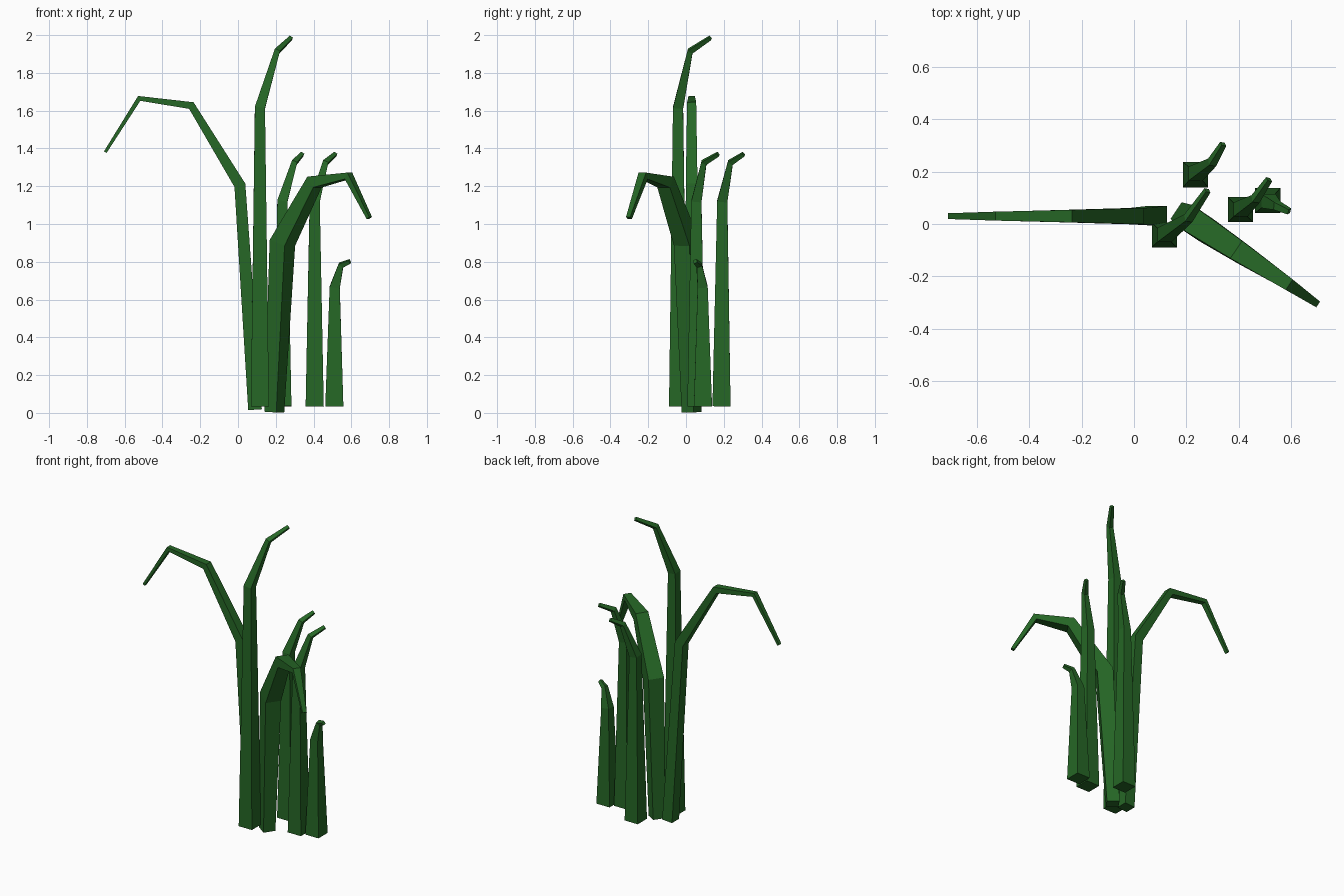
import bpy, bmesh, math
from mathutils import Vector

old = bpy.data.objects.get("Cube")
if old:
    bpy.data.objects.remove(old)

GREEN = (0.019, 0.135, 0.019, 1)
green = bpy.data.materials.new("leaf_green")
green.diffuse_color = GREEN
green.use_nodes = True
green.node_tree.nodes["Principled BSDF"].inputs["Base Color"].default_value = GREEN


def blade(name, path, depths, widths, turn=0):
    """Tapered four-sided tube with mitred bends; depth lies along the turn angle."""
    pts = [Vector(p) for p in path]
    segs = [(b - a).normalized() for a, b in zip(pts, pts[1:])]
    u = Vector((math.cos(turn), math.sin(turn), 0))
    v = Vector((-math.sin(turn), math.cos(turn), 0))
    tangent = Vector((0, 0, 1))
    bm = bmesh.new()
    rings = []
    for i, (p, d, w) in enumerate(zip(pts, depths, widths)):
        before, after = segs[max(i - 1, 0)], segs[min(i, len(segs) - 1)]
        new = (before + after).normalized()
        q = tangent.rotation_difference(new)
        u, v, tangent = q @ u, q @ v, new
        rings.append([bm.verts.new(p + u * d * a + v * w * b)
                      for a, b in ((-1, -1), (1, -1), (1, 1), (-1, 1))])
    for lo, hi in zip(rings, rings[1:]):
        for k in range(4):
            n = (k + 1) % 4
            bm.faces.new((lo[k], lo[n], hi[n], hi[k]))
    bm.faces.new(rings[0][::-1])
    bm.faces.new(rings[-1])
    bmesh.ops.recalc_face_normals(bm, faces=bm.faces)
    mesh = bpy.data.meshes.new(name)
    bm.to_mesh(mesh)
    bm.free()
    mesh.materials.append(green)
    obj = bpy.data.objects.new(name, mesh)
    bpy.context.collection.objects.link(obj)


# Upright blades with hooked tips
upright = (0.048, 0.027, 0.015, 0.01)
for name, path in {
    "tall_blade": [(.116, -.042, .035), (.116, -.042, 1.615), (.207, .022, 1.915), (.28, .128, 1.985)],
    "back_blade": [(.235, .188, .035), (.235, .192, 1.12), (.298, .235, 1.325), (.34, .305, 1.37)],
    "side_blade": [(.406, .055, .035), (.406, .055, 1.12), (.463, .095, 1.325), (.515, .17, 1.37)],
    "short_blade": [(.51, .09, .035), (.512, .088, .665), (.545, .07, .782), (.592, .048, .802)],
}.items():
    blade(name, path, upright, upright)

# Long drooping blade on the right side
blade("right_drooping_blade",
      [(.09, .032, .017), (.01, .03, 1.205), (-.247, .03, 1.627), (-.523, .03, 1.665), (-.703, .03, 1.38)],
      (.036, .03, .021, .014, .008), (.037, .031, .024, .017, .011))

# Broad drooping blade on the front left side
blade("left_drooping_blade",
      [(.192, .03, .004), (.235, .004, .9), (.405, -.108, 1.222), (.585, -.227, 1.255), (.695, -.302, 1.032)],
      (.038, .05, .034, .019, .01), (.038, .05, .04, .024, .013), math.radians(-34))
